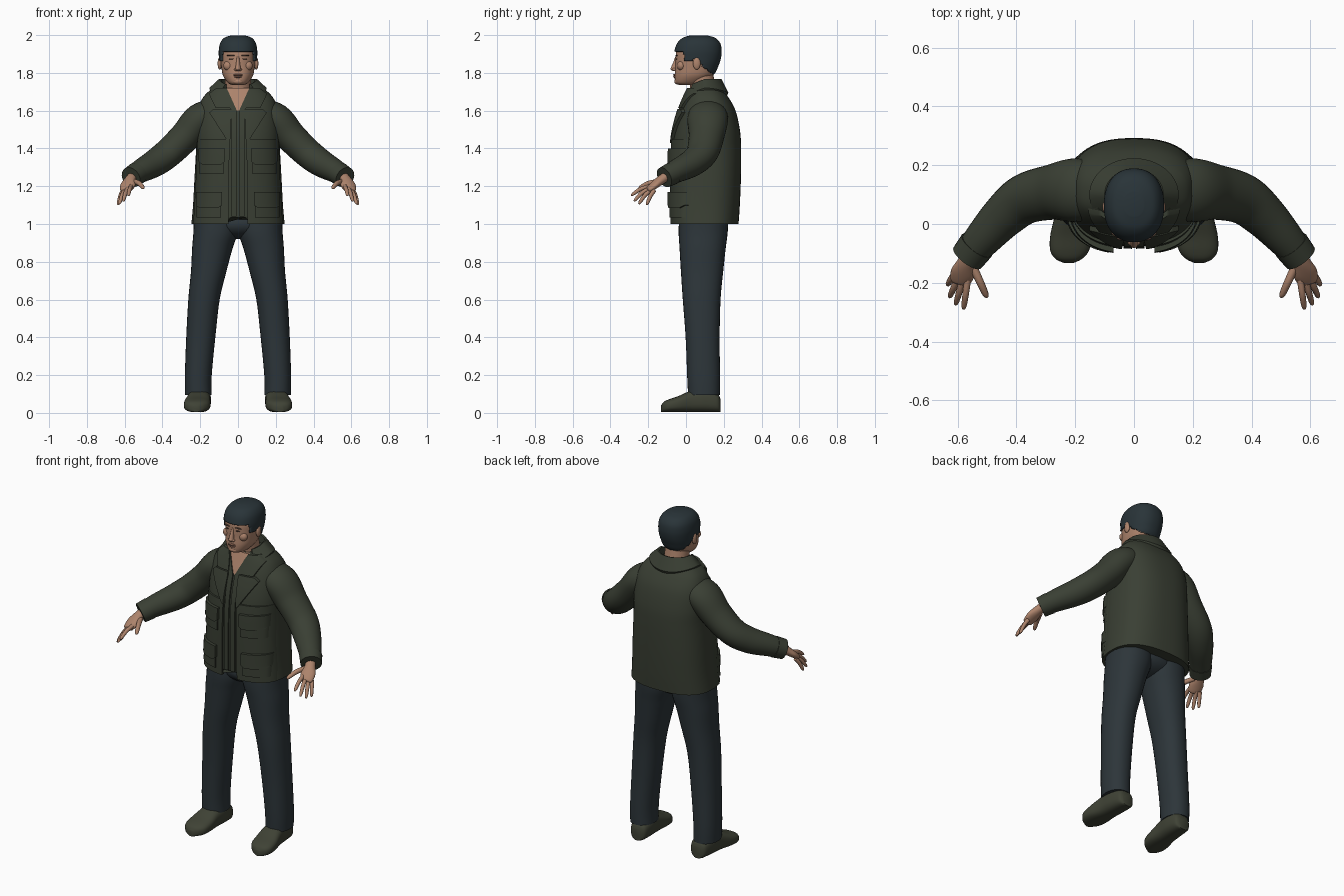
import bpy, bmesh
from math import sin, cos, pi, radians
from mathutils import Vector, Matrix

cube = bpy.data.objects.get("Cube")
if cube:
    bpy.data.objects.remove(cube, do_unlink=True)


def material(name, rgb):
    m = bpy.data.materials.new(name)
    m.use_nodes = True
    m.diffuse_color = (*rgb, 1)
    m.node_tree.nodes["Principled BSDF"].inputs["Base Color"].default_value = (*rgb, 1)
    return m


GREEN = material("jacket green", (.042, .05, .034))
NAVY = material("trouser navy", (.026, .036, .042))
HAIR = material("hair black", (.022, .034, .04))
SKIN = material("skin", (.42, .23, .15))
LIP = material("lip", (.31, .15, .1))
BROW = material("brow brown", (.1, .06, .045))
SHOE = material("shoe olive", (.05, .055, .036))


def finish(name, bm, mat, angle=45):
    bmesh.ops.recalc_face_normals(bm, faces=bm.faces)
    me = bpy.data.meshes.new(name)
    bm.to_mesh(me)
    bm.free()
    me.materials.append(mat)
    ob = bpy.data.objects.new(name, me)
    bpy.context.collection.objects.link(ob)
    bpy.ops.object.select_all(action='DESELECT')
    ob.select_set(True)
    bpy.context.view_layer.objects.active = ob
    bpy.ops.object.shade_smooth_by_angle(angle=radians(angle))
    return ob


def skin(name, rings, mat, keep=None):
    """Bridge closed rings of points, with capped ends."""
    bm = bmesh.new()
    vs = [[bm.verts.new(p) for p in r] for r in rings]
    n = len(vs[0])
    for a, b in zip(vs, vs[1:]):
        for i in range(n):
            j = (i + 1) % n
            bm.faces.new((a[i], a[j], b[j], b[i]))
    bm.faces.new(vs[0])
    bm.faces.new(vs[-1])
    if keep:
        bmesh.ops.recalc_face_normals(bm, faces=bm.faces)
        gone = [f for f in bm.faces if not keep(f.calc_center_median())]
        bmesh.ops.delete(bm, geom=gone, context='FACES')
    return finish(name, bm, mat)


def smooth(rows, k=6):
    """Catmull-Rom curve through rows of numbers."""
    p = [rows[0], *rows, rows[-1]]
    out = []
    for a, b, c, d in zip(p, p[1:], p[2:], p[3:]):
        for i in range(k):
            t = i / k
            out.append([.5 * (2 * q + (r - o) * t + (2 * o - 5 * q + 4 * r - s) * t * t
                              + (3 * q - o - 3 * r + s) * t ** 3)
                        for o, q, r, s in zip(a, b, c, d)])
    return out + [list(rows[-1])]


def ring(c, u, v, e=2, n=32):
    def power(w):
        return abs(w) ** (2 / e) * (1 if w > 0 else -1)
    return [Vector(c) + u * power(cos(2 * pi * i / n)) + v * power(sin(2 * pi * i / n))
            for i in range(n)]


def upright(name, rows, mat, e=2, n=32, keep=None, k=6):
    """Loft of level rings: x, y, z, half width, half depth."""
    return skin(name, [ring(r[:3], Vector((r[3], 0, 0)), Vector((0, r[4], 0)), e, n)
                       for r in smooth(rows, k)], mat, keep)


def tube(name, rows, mat, side=1, n=20, k=6):
    """Loft along a path: x, y, z, half width across, half height."""
    rows = smooth([(r[0] * side, *r[1:]) for r in rows], k)
    pts = [Vector(r[:3]) for r in rows]
    rings = []
    for i, r in enumerate(rows):
        t = (pts[min(i + 1, len(pts) - 1)] - pts[max(i - 1, 0)]).normalized()
        u = t.cross(Vector((0, 0, 1))).normalized()
        rings.append(ring(pts[i], u * r[3], u.cross(t) * r[4], n=n))
    return skin(name, rings, mat)


def blob(name, loc, size, mat):
    bm = bmesh.new()
    bmesh.ops.create_uvsphere(bm, u_segments=20, v_segments=12, radius=1,
                              matrix=Matrix.Translation(loc) @ Matrix.Diagonal((*size, 1)))
    return finish(name, bm, mat)


# Jacket body: z, centre y, half width, half depth
TORSO = [(1.0, .102, .247, .176), (1.1, .105, .238, .18), (1.25, .108, .23, .183),
         (1.4, .11, .222, .182), (1.5, .113, .222, .172), (1.6, .115, .212, .147),
         (1.67, .11, .185, .115), (1.72, .1, .135, .085)]
BODY = smooth(TORSO, 8)
POWER = 2.5
torso = upright("jacket_body", [(0, y, z, w, d) for z, y, w, d in TORSO], GREEN, POWER, 64, k=8)
for v in torso.data.vertices:
    if abs(v.co.x) < .05 and v.co.y < 0:
        v.co.z = max(v.co.z, 1.035)


def front(x, z):
    """Depth of the jacket front at x, z."""
    z = min(max(z, BODY[0][0]), BODY[-1][0])
    for a, b in zip(BODY, BODY[1:]):
        if a[0] <= z <= b[0]:
            t = (z - a[0]) / (b[0] - a[0])
            y, w, d = [p + (q - p) * t for p, q in zip(a[1:], b[1:])]
            return y - d * (1 - min(abs(x) / w, .98) ** POWER) ** (1 / POWER)


def patch(name, rows, lift, mat=GREEN, side=1, cols=10):
    """Raised plate on the jacket front: rows of z, inner x, outer x."""
    rings = []
    for a, b in zip(rows, rows[1:]):
        for s in range(6 if b is not rows[-1] else 7):
            z, x0, x1 = [p + (q - p) * s / 6 for p, q in zip(a, b)]
            xs = [side * (x0 + (x1 - x0) * i / cols) for i in range(cols + 1)]
            face = [Vector((x, front(x, z) - lift, z)) for x in xs]
            back = [Vector((x, front(x, z) + .012, z)) for x in reversed(xs)]
            rings.append(face + back)
    return skin(name, rings, mat)


# Open neck and collar
patch("chest_skin", [(1.6, -.008, .008), (1.66, -.035, .035), (1.72, -.07, .07)], .003, SKIN)
upright("neck", [(0, .1, 1.64, .08, .075), (0, .09, 1.72, .07, .068), (0, .075, 1.8, .068, .068)], SKIN)
collar = []
for i in range(41):
    f = radians(-138 + 276 * i / 40)
    fore = max(0, -cos(f))
    section = []
    for w, d, z in ((.084, .074, 1.69), (.09, .078, 1.765), (.1, .088, 1.768),
                    (.152, .124, 1.695), (.145, .115, 1.675)):
        rise = .025 * sin(f) ** 2 if w > .12 else 0
        section.append(Vector((w * sin(f), .1 + d * cos(f), z + rise - .035 * fore)))
    collar.append(section)
skin("collar", collar, GREEN)

for s, tag in ((1, "left"), (-1, "right")):
    # Jacket front
    patch(tag + "_front_panel", [(1.0, .05, .237), (1.2, .048, .225), (1.45, .045, .215)], .01, side=s)
    patch(tag + "_placket", [(1.04, .008, .035), (1.45, .006, .034), (1.6, .006, .036), (1.72, .06, .085)],
          .009, side=s)
    patch(tag + "_collar_front", [(1.615, .035, .118), (1.69, .05, .155), (1.72, .065, .115)], .015, side=s)
    patch(tag + "_lapel", [(1.43, .042, .05), (1.59, .034, .152), (1.61, .036, .128)], .017, side=s)
    for level, z, x in (("upper", 1.4, .07), ("lower", 1.17, .085)):
        patch(f"{tag}_{level}_pocket", [(z - .135, x + .006, x + .135), (z - .02, x + .006, x + .135)],
              .019, side=s)
        patch(f"{tag}_{level}_flap", [(z - .085, x + .02, x + .12), (z - .07, x, x + .138), (z, x, x + .138)],
              .028, side=s)

    # Sleeve and cuff
    tube(tag + "_sleeve", [(.1, .115, 1.6, .09, .07), (.2, .115, 1.555, .108, .085),
                           (.28, .108, 1.462, .094, .082), (.37, .085, 1.375, .086, .077),
                           (.44, .03, 1.322, .076, .072), (.51, -.045, 1.283, .064, .062),
                           (.56, -.105, 1.253, .054, .052)], GREEN, s, 28)
    tube(tag + "_cuff", [(.535, -.073, 1.268, .063, .06), (.567, -.115, 1.247, .059, .056)], GREEN, s, 28)

    # Hand
    tube(tag + "_palm", [(.555, -.1, 1.255, .028, .024), (.57, -.13, 1.235, .03, .024),
                         (.582, -.165, 1.208, .041, .021), (.592, -.195, 1.183, .034, .016),
                         (.594, -.203, 1.178, .02, .008)], SKIN, s)
    fingers = {"index": ((.566, -.19, 1.2), (.58, -.29, 1.15)),
               "middle": ((.583, -.19, 1.19), (.607, -.275, 1.12)),
               "ring": ((.598, -.182, 1.182), (.628, -.25, 1.105)),
               "little": ((.61, -.168, 1.178), (.635, -.208, 1.1)),
               "thumb": ((.55, -.14, 1.225), (.5, -.25, 1.188))}
    for part, (a, b) in fingers.items():
        a, b = Vector(a), Vector(b)
        r = .014 if part == "thumb" else .0115
        tube(f"{tag}_{part}_finger",
             [(*(a.lerp(b, t) + Vector((0, 0, .01 * sin(pi * t)))), r * q, r * q)
              for t, q in ((0, 1), (.5, .95), (.85, .8), (.97, .5), (1, .15))], SKIN, s, 12, 4)

    # Trouser leg
    upright(tag + "_trouser_leg",
            [(s * x, y, z, w, d) for x, y, z, w, d in
             ((.21, .095, .095, .07, .084), (.21, .093, .2, .071, .087), (.197, .088, .4, .077, .09),
              (.18, .083, .6, .083, .1), (.155, .085, .75, .094, .112), (.136, .088, .87, .107, .122),
              (.118, .091, .96, .118, .13), (.115, .095, 1.06, .12, .13))], NAVY, 2.2)

    # Shoe, lofted from heel to toe
    shoe = smooth([(.2, .182, .03, .07), (.2, .165, .05, .1), (.203, .1, .06, .125), (.208, .03, .062, .115),
                   (.215, -.04, .07, .085), (.219, -.09, .066, .068), (.222, -.118, .046, .054),
                   (.222, -.132, .018, .035)])
    skin(tag + "_shoe", [ring((s * x, y, h / 2 + .004), Vector((w, 0, 0)), Vector((0, 0, h / 2)), 2.7)
                         for x, y, w, h in shoe], SHOE)

    # Features on each side of the face
    blob(tag + "_ear", (s * .097, .057, 1.85), (.011, .02, .033), SKIN)
    blob(tag + "_brow", (s * .037, -.05, 1.892), (.022, .006, .0035), BROW)
    blob(tag + "_eye", (s * .035, -.05, 1.874), (.014, .004, .0035), BROW)
    blob(tag + "_nostril", (s * .012, -.062, 1.818), (.009, .011, .008), SKIN)
    blob(tag + "_cheek", (s * .05, -.025, 1.838), (.028, .022, .026), SKIN)

# Seat of the trousers
blob("trouser_seat", (0, .092, 1.0), (.2, .125, .08), NAVY)

# Head: z, front y, back y, half width
HEAD = [(1.735, -.035, .05, .03), (1.748, -.056, .085, .054), (1.785, -.06, .14, .079),
        (1.83, -.056, .163, .088), (1.87, -.055, .176, .092), (1.91, -.052, .18, .093),
        (1.95, -.037, .172, .085), (1.978, -.008, .145, .063), (1.991, .035, .1, .025)]


def head_rows(grow, lift):
    return [(0, (a + b) / 2, z + lift, w + grow, (b - a) / 2 + grow) for z, a, b, w in HEAD]


def hairline(c):
    if c.y < -.012:
        return c.z > 1.915
    if c.y < .04:
        return c.z > 1.862
    return c.z > 1.875 - (c.y - .04) * .8


upright("head", head_rows(0, 0), SKIN, 2.25, 48)
hair = upright("hair", head_rows(.009, .008), HAIR, 2.25, 80, hairline, 8)
solid = hair.modifiers.new("thickness", 'SOLIDIFY')
solid.thickness = .014
solid.offset = -1

# Nose, lips and chin
skin("nose", [ring((0, y, z), Vector((w, 0, 0)), Vector((0, d, 0)), n=16) for y, z, w, d in
              smooth([(-.05, 1.888, .006, .006), (-.055, 1.86, .009, .011), (-.06, 1.832, .013, .018),
                      (-.062, 1.82, .015, .02), (-.058, 1.81, .009, .012)])], SKIN)
blob("upper_lip", (0, -.058, 1.79), (.023, .01, .0055), LIP)
blob("lower_lip", (0, -.058, 1.779), (.02, .01, .0055), LIP)
blob("mouth_line", (0, -.06, 1.7845), (.024, .0075, .0015), BROW)
blob("chin", (0, -.044, 1.755), (.03, .018, .016), SKIN)
